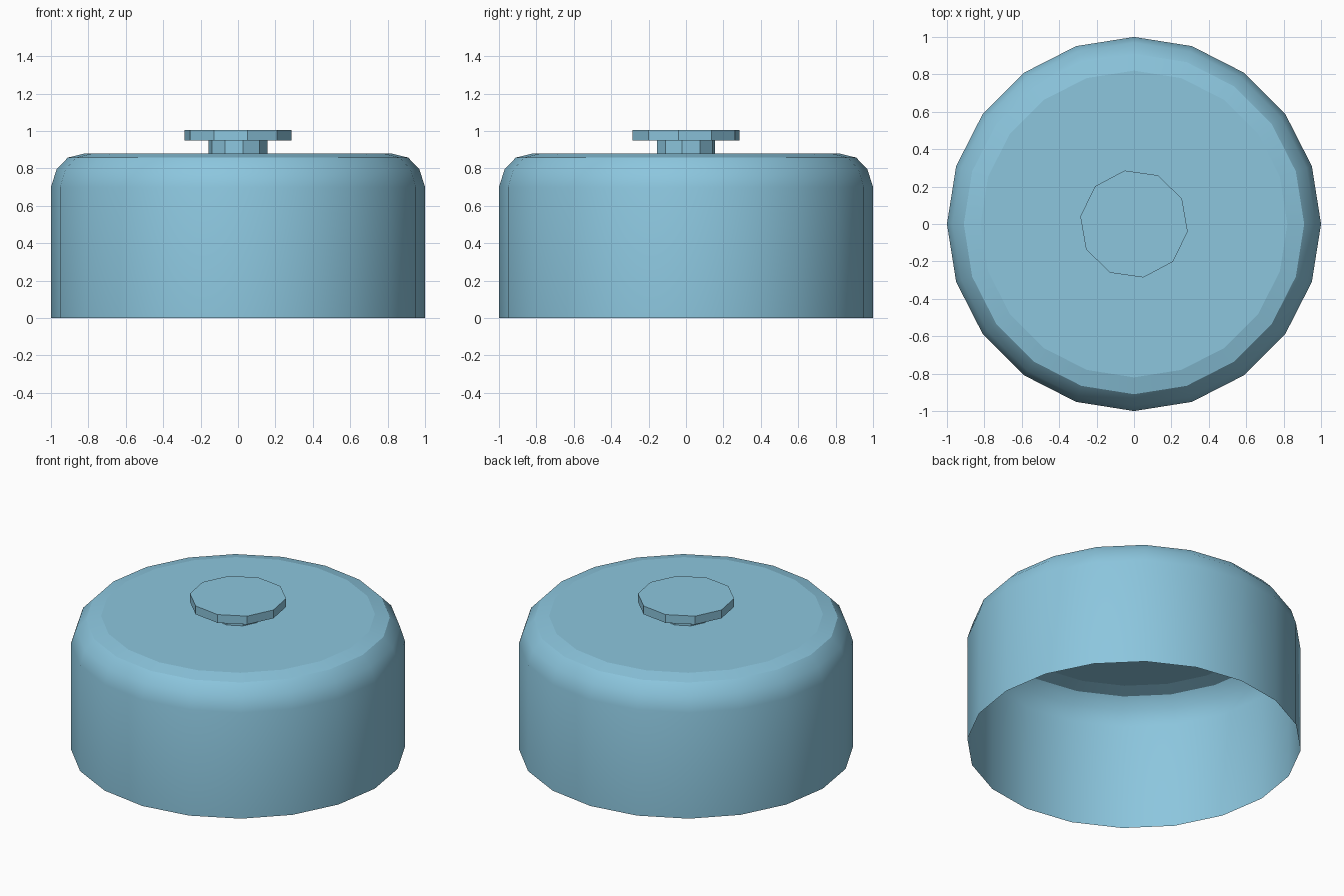
import bpy
import bmesh
from math import cos, sin, radians, tau

cube = bpy.data.objects.get("Cube")
if cube:
    bpy.data.objects.remove(cube)

blue = bpy.data.materials.new("soft_blue")
blue.use_nodes = True
colour = (0.262, 0.565, 0.73, 1)
blue.diffuse_color = colour
blue.node_tree.nodes["Principled BSDF"].inputs["Base Color"].default_value = colour


def turned(name, profile, sides, offset=0, cap_top=True, cap_bottom=False):
    """Sweep a (radius, height) profile around the z axis."""
    bm = bmesh.new()
    rings = []
    for r, z in profile:
        angles = [radians(offset) + tau * i / sides for i in range(sides)]
        rings.append([bm.verts.new((r * cos(a), r * sin(a), z)) for a in angles])
    for low, high in zip(rings, rings[1:]):
        for i in range(sides):
            j = (i + 1) % sides
            bm.faces.new((low[i], low[j], high[j], high[i]))
    caps = []
    if cap_top:
        caps.append(bm.faces.new(rings[-1]))
    if cap_bottom:
        caps.append(bm.faces.new(rings[0][::-1]))
    cap_ids = [len(bm.faces) - 1 - k for k in range(len(caps))]
    mesh = bpy.data.meshes.new(name)
    bm.to_mesh(mesh)
    bm.free()
    mesh.materials.append(blue)
    obj = bpy.data.objects.new(name, mesh)
    bpy.context.collection.objects.link(obj)
    bpy.ops.object.select_all(action='DESELECT')
    obj.select_set(True)
    bpy.context.view_layer.objects.active = obj
    bpy.ops.object.shade_smooth_by_angle(angle=radians(32))
    for k in cap_ids:
        mesh.polygons[k].use_smooth = False
    return obj


# Hollow cover, open underneath, with a rounded shoulder
turned("cover", [(1, 0), (1, 0.7), (0.97, 0.795), (0.91, 0.858), (0.82, 0.88)], 20)

# Button on a short stem
turned("button_stem", [(0.158, 0.875), (0.158, 0.955)], 10, -8, cap_top=False)
turned("button_top", [(0.29, 0.95), (0.29, 1.005)], 10, -8, cap_bottom=True)
